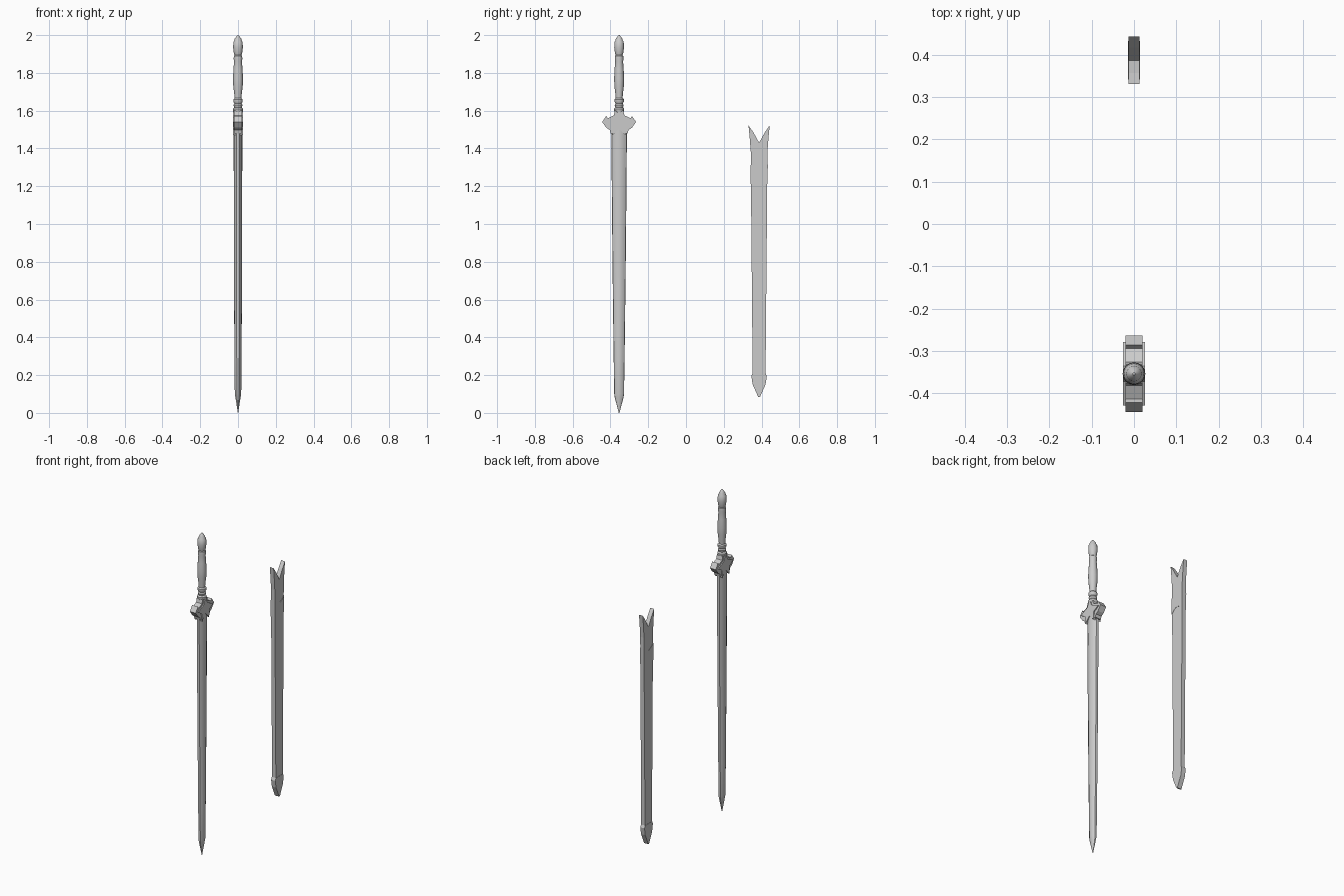
import bpy, bmesh, math

if "Cube" in bpy.data.objects:
    bpy.data.objects.remove(bpy.data.objects["Cube"])

SY, CY = -0.354, 0.387   # sword and scabbard centre lines


def make(name, verts, faces, smooth=None):
    me = bpy.data.meshes.new(name)
    bm = bmesh.new()
    vs = [bm.verts.new(v) for v in verts]
    for f in faces:
        bm.faces.new([vs[i] for i in f])
    bmesh.ops.recalc_face_normals(bm, faces=bm.faces)
    bm.to_mesh(me)
    bm.free()
    ob = bpy.data.objects.new(name, me)
    bpy.context.collection.objects.link(ob)
    if smooth:
        bpy.context.view_layer.objects.active = ob
        bpy.ops.object.select_all(action='DESELECT')
        ob.select_set(True)
        bpy.ops.object.shade_smooth_by_angle(angle=math.radians(smooth))
    return ob


def loft(name, rings, smooth=None):
    n = len(rings[0])
    verts = [v for r in rings for v in r]
    faces = [(k * n + i, k * n + (i + 1) % n, (k + 1) * n + (i + 1) % n, (k + 1) * n + i)
             for k in range(len(rings) - 1) for i in range(n)]
    faces += [tuple(range(n)), tuple(range(len(verts) - n, len(verts)))]
    return make(name, verts, faces, smooth)


def plate(name, half, cy, t):
    """Extrude a profile, given as its right half from top to bottom, along x."""
    left = [(-y, z) for y, z in reversed(half) if y > 1e-6]
    prof = half + left
    return loft(name, [[(x, cy + y, z) for y, z in prof] for x in (-t, t)])


def lathe(name, prof, n=16):
    return loft(name, [[(r * math.cos(2 * math.pi * i / n), SY + r * math.sin(2 * math.pi * i / n), z)
                        for i in range(n)] for r, z in prof], 35)


# Blade: fluted lens section, tapering to a point
section = [(1, 0), (0.95, 0.35), (0.72, 0.6), (0.4, 0.9), (0, 1)]
quarter = section + [(-a, b) for a, b in section[-2::-1]]
section = quarter + [(a, -b) for a, b in quarter[-2:0:-1]]
stations = [(0.002, 0.001, 0.0), (0.024, 0.014, 0.085), (0.026, 0.017, 0.1), (0.029, 0.019, 0.3),
            (0.034, 0.021, 0.7), (0.038, 0.022, 1.1), (0.041, 0.023, 1.46), (0.041, 0.023, 1.5)]
loft("blade", [[(b * t, SY + a * w, z) for a, b in section] for w, t, z in stations], 30)

# Crossguard: slanted-end core, raised star and collar
plate("guard_core", [(0, 1.6), (0.022, 1.6), (0.028, 1.575), (0.06, 1.56), (0.068, 1.572),
                     (0.09, 1.54), (0.068, 1.51), (0.05, 1.498), (0.045, 1.48), (0, 1.48)], SY, 0.02)
plate("guard_star", [(0, 1.612), (0.018, 1.567), (0.075, 1.54), (0.036, 1.517),
                     (0.034, 1.47), (0, 1.505)], SY, 0.026)

# Turned hilt: ringed neck, swelling grip and pommel
lathe("neck_rings", [(0.022, 1.59), (0.027, 1.6), (0.027, 1.61), (0.02, 1.618), (0.024, 1.63),
                     (0.019, 1.638), (0.025, 1.648), (0.025, 1.66), (0.017, 1.668)])
lathe("grip", [(0.018, 1.66), (0.02, 1.69), (0.025, 1.73), (0.0265, 1.77), (0.024, 1.82),
               (0.021, 1.86), (0.023, 1.875), (0.022, 1.89), (0.017, 1.895)])
lathe("pommel", [(0.017, 1.89), (0.022, 1.905), (0.026, 1.935), (0.024, 1.965), (0.019, 1.972),
                 (0.018, 1.98), (0.008, 1.994), (0.003, 2.0)])

# Scabbard: forked mouth, tapered body, pointed chape and bow-tie band
plate("scabbard_body", [(0, 1.43), (0.03, 1.485), (0.056, 1.522), (0.05, 1.46), (0.044, 1.38),
                        (0.043, 1.2), (0.034, 0.2), (0, 0.2)], CY, 0.013)
plate("scabbard_tip", [(0, 0.21), (0.034, 0.21), (0.041, 0.195), (0.034, 0.15), (0.004, 0.083)], CY, 0.0145)
plate("scabbard_band", [(0, 1.285), (0.02, 1.295), (0.046, 1.315), (0.045, 1.21),
                        (0.02, 1.235), (0, 1.245)], CY, 0.0145)
